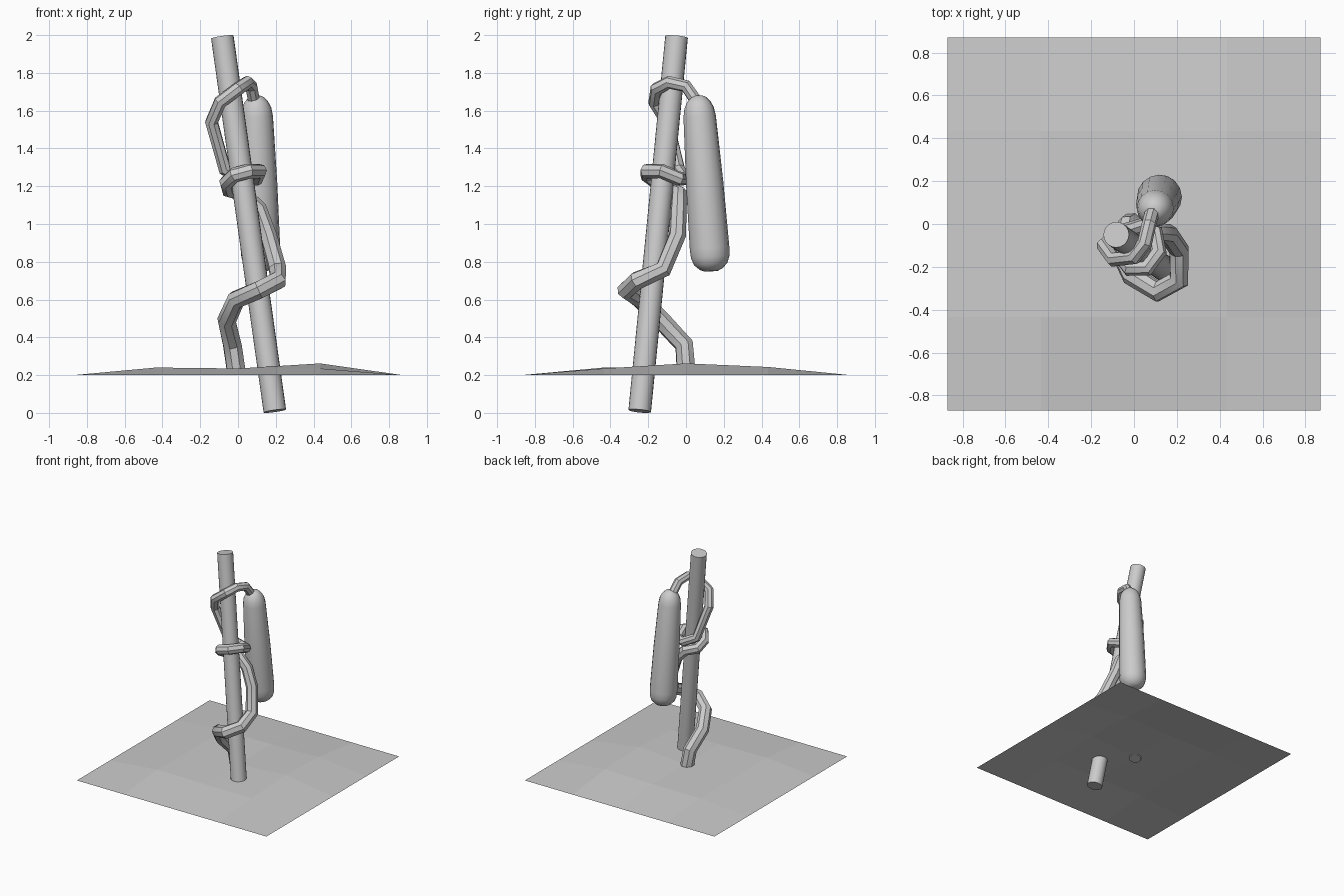
import bpy, bmesh, math
from mathutils import Vector

if "Cube" in bpy.data.objects:
    bpy.data.objects.remove(bpy.data.objects["Cube"])


def add_object(name, bm, smooth=True):
    me = bpy.data.meshes.new(name)
    bm.to_mesh(me)
    bm.free()
    ob = bpy.data.objects.new(name, me)
    bpy.context.collection.objects.link(ob)
    if smooth:
        bpy.ops.object.select_all(action='DESELECT')
        ob.select_set(True)
        bpy.context.view_layer.objects.active = ob
        bpy.ops.object.shade_smooth_by_angle(angle=math.radians(45))
    return ob


def lathe(name, bottom, top, profile, sides):
    """Rings of (distance along axis 0-1, radius), capped at both ends."""
    a, b = Vector(bottom), Vector(top)
    rot = (b - a).to_track_quat('Z', 'Y')
    bm = bmesh.new()
    rings = []
    for t, r in profile:
        c = a.lerp(b, t)
        rings.append([bm.verts.new(c + rot @ Vector((
            r * math.cos(2 * math.pi * i / sides),
            r * math.sin(2 * math.pi * i / sides), 0))) for i in range(sides)])
    for lo, hi in zip(rings, rings[1:]):
        for i in range(sides):
            j = (i + 1) % sides
            bm.faces.new((lo[i], lo[j], hi[j], hi[i]))
    bm.faces.new(rings[0][::-1])
    bm.faces.new(rings[-1])
    return add_object(name, bm)


# Soil patch: 4 x 4 grid with gently raised inner points
bm = bmesh.new()
bmesh.ops.create_grid(bm, x_segments=4, y_segments=4, size=0.87)
heights = {(-1, -1): 0.24, (0, -1): 0.235, (1, -1): 0.235,
           (-1, 0): 0.235, (0, 0): 0.235, (1, 0): 0.262,
           (-1, 1): 0.235, (0, 1): 0.235, (1, 1): 0.243}
for v in bm.verts:
    v.co.z = heights.get((round(v.co.x / 0.435), round(v.co.y / 0.435)), 0.2)
add_object("soil_patch", bm, smooth=False)

# Leaning support pole
lathe("support_pole", (0.195, -0.245, 0.01), (-0.083, -0.05, 1.99),
      [(0, 0.06), (1, 0.06)], 20)

# Hanging gourd with rounded ends
lathe("hanging_gourd", (0.122, 0.134, 0.75), (0.096, 0.064, 1.68),
      [(0, 0.035), (0.012, 0.06), (0.04, 0.088), (0.08, 0.102), (0.13, 0.105),
       (0.5, 0.099), (0.88, 0.086), (0.93, 0.078), (0.965, 0.062),
       (0.99, 0.04), (1, 0.02)], 16)

# Climbing stem: x, y, z, radius from the soil up to the gourd
path = [
    (-0.01, 0.00, 0.225, 0.052), (-0.03, -0.01, 0.36, 0.052),
    (-0.06, -0.13, 0.49, 0.051), (-0.01, -0.24, 0.60, 0.050),
    (0.11, -0.315, 0.65, 0.050), (0.21, -0.26, 0.70, 0.050),
    (0.21, -0.12, 0.76, 0.048), (0.16, -0.045, 0.94, 0.046),
    (0.11, -0.04, 1.08, 0.044), (0.03, -0.035, 1.16, 0.042),
    (-0.05, -0.075, 1.18, 0.041), (-0.06, -0.15, 1.22, 0.040),
    (-0.02, -0.205, 1.26, 0.040), (0.06, -0.205, 1.28, 0.040),
    (0.115, -0.13, 1.28, 0.039), (0.10, -0.04, 1.24, 0.038),
    (0.03, -0.01, 1.24, 0.037), (-0.07, -0.04, 1.29, 0.036),
    (-0.14, -0.10, 1.54, 0.036), (-0.095, -0.165, 1.645, 0.036),
    (0.00, -0.155, 1.715, 0.036), (0.05, -0.09, 1.75, 0.035),
    (0.07, 0.00, 1.73, 0.034), (0.085, 0.055, 1.65, 0.034)]
cu = bpy.data.curves.new("climbing_stem", 'CURVE')
cu.dimensions = '3D'
cu.bevel_depth = 1.0
cu.bevel_resolution = 2
cu.use_fill_caps = True
sp = cu.splines.new('POLY')
sp.points.add(len(path) - 1)
for p, (x, y, z, r) in zip(sp.points, path):
    p.co = (x, y, z, 1)
    p.radius = r
stem = bpy.data.objects.new("climbing_stem", cu)
bpy.context.collection.objects.link(stem)
bpy.ops.object.select_all(action='DESELECT')
stem.select_set(True)
bpy.context.view_layer.objects.active = stem
bpy.ops.object.convert(target='MESH')
bpy.ops.object.shade_smooth_by_angle(angle=math.radians(35))
